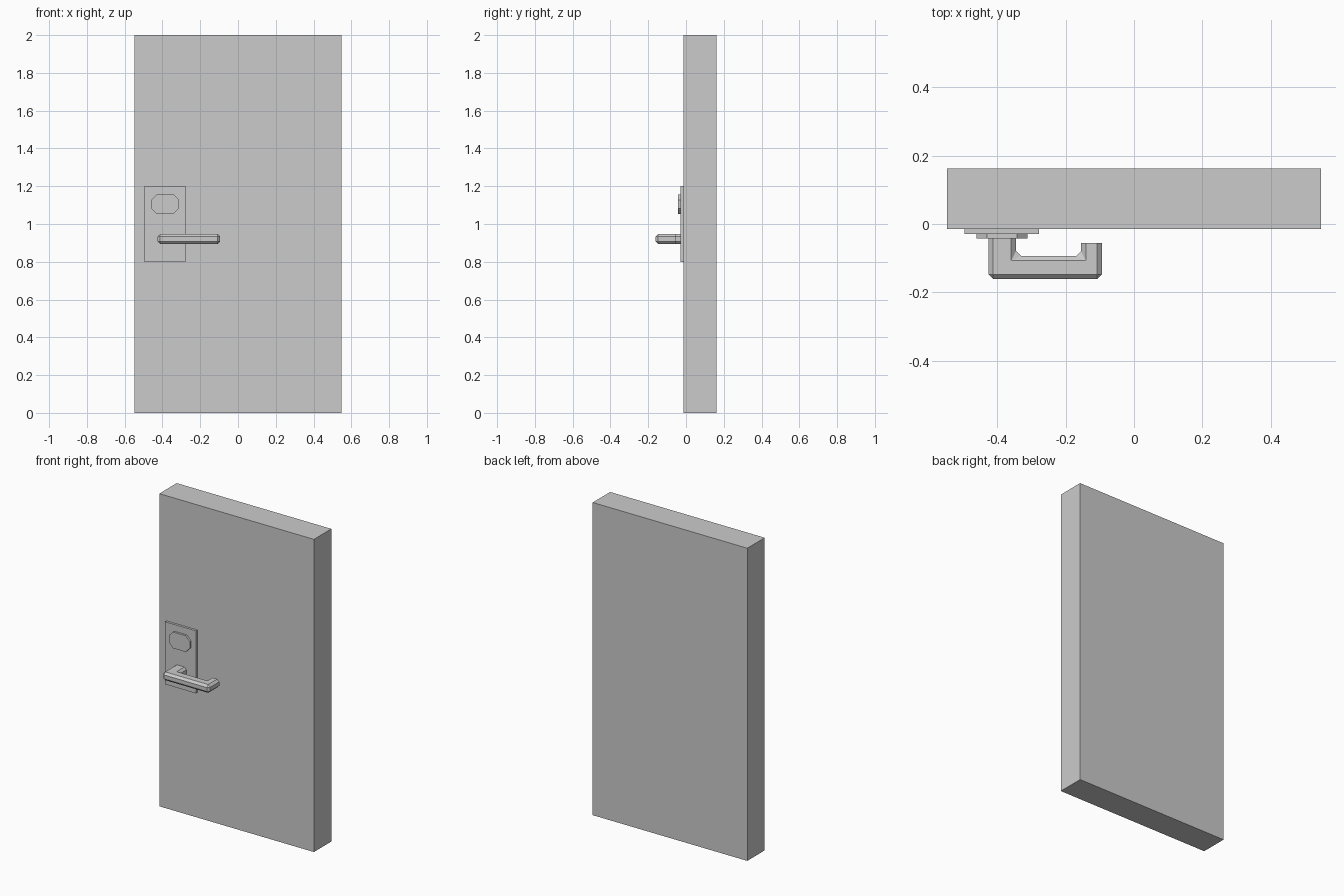
import bpy, bmesh

if "Cube" in bpy.data.objects:
    bpy.data.objects.remove(bpy.data.objects["Cube"])


def prism(name, outline, axis, start, end, bevel_edges=None, bevel=0.0):
    """Extrude a 2D outline along y (outline in x,z) or z (outline in x,y)."""
    bm = bmesh.new()
    place = (lambda a, b, c: (a, c, b)) if axis == 'y' else (lambda a, b, c: (a, b, c))
    face = bm.faces.new([bm.verts.new(place(a, b, start)) for a, b in outline])
    ext = bmesh.ops.extrude_face_region(bm, geom=[face], use_keep_orig=True)
    moved = [g for g in ext['geom'] if isinstance(g, bmesh.types.BMVert)]
    bmesh.ops.translate(bm, vec=place(0, 0, end - start), verts=moved)
    bmesh.ops.recalc_face_normals(bm, faces=bm.faces)
    if bevel_edges:
        bmesh.ops.bevel(bm, geom=[e for e in bm.edges if bevel_edges(e)], offset=bevel,
                        segments=1, affect='EDGES', profile=0.5)
        bmesh.ops.recalc_face_normals(bm, faces=bm.faces)
    mesh = bpy.data.meshes.new(name)
    bm.to_mesh(mesh)
    bm.free()
    obj = bpy.data.objects.new(name, mesh)
    bpy.context.collection.objects.link(obj)
    return obj


def rect(x0, x1, z0, z1, c=0.0):
    """Rectangle, with corners cut by c when given."""
    if not c:
        return [(x0, z0), (x1, z0), (x1, z1), (x0, z1)]
    return [(x0 + c, z0), (x1 - c, z0), (x1, z0 + c), (x1, z1 - c),
            (x1 - c, z1), (x0 + c, z1), (x0, z1 - c), (x0, z0 + c)]


# Door slab, lock plate and octagonal lock cover
prism("door_slab", rect(-0.547, 0.547, 0, 2), 'y', -0.014, 0.162)
prism("lock_plate", rect(-0.496, -0.278, 0.80, 1.20), 'y', -0.029, -0.014)
prism("lock_cover", rect(-0.460, -0.312, 1.053, 1.157, 0.03), 'y', -0.042, -0.029)

# U-shaped lever, chamfered along its length but square at both ends
root_y, tip_y = -0.029, -0.055
lever = [(-0.426, root_y), (-0.426, -0.161), (-0.094, -0.161), (-0.094, tip_y),
         (-0.155, tip_y), (-0.155, -0.093), (-0.345, -0.093), (-0.345, root_y)]


def not_on_end(edge):
    ys = [v.co.y for v in edge.verts]
    return not any(all(abs(y - e) < 1e-5 for y in ys) for e in (root_y, tip_y))


prism("lever_handle", lever, 'z', 0.894, 0.947, not_on_end, 0.014)
